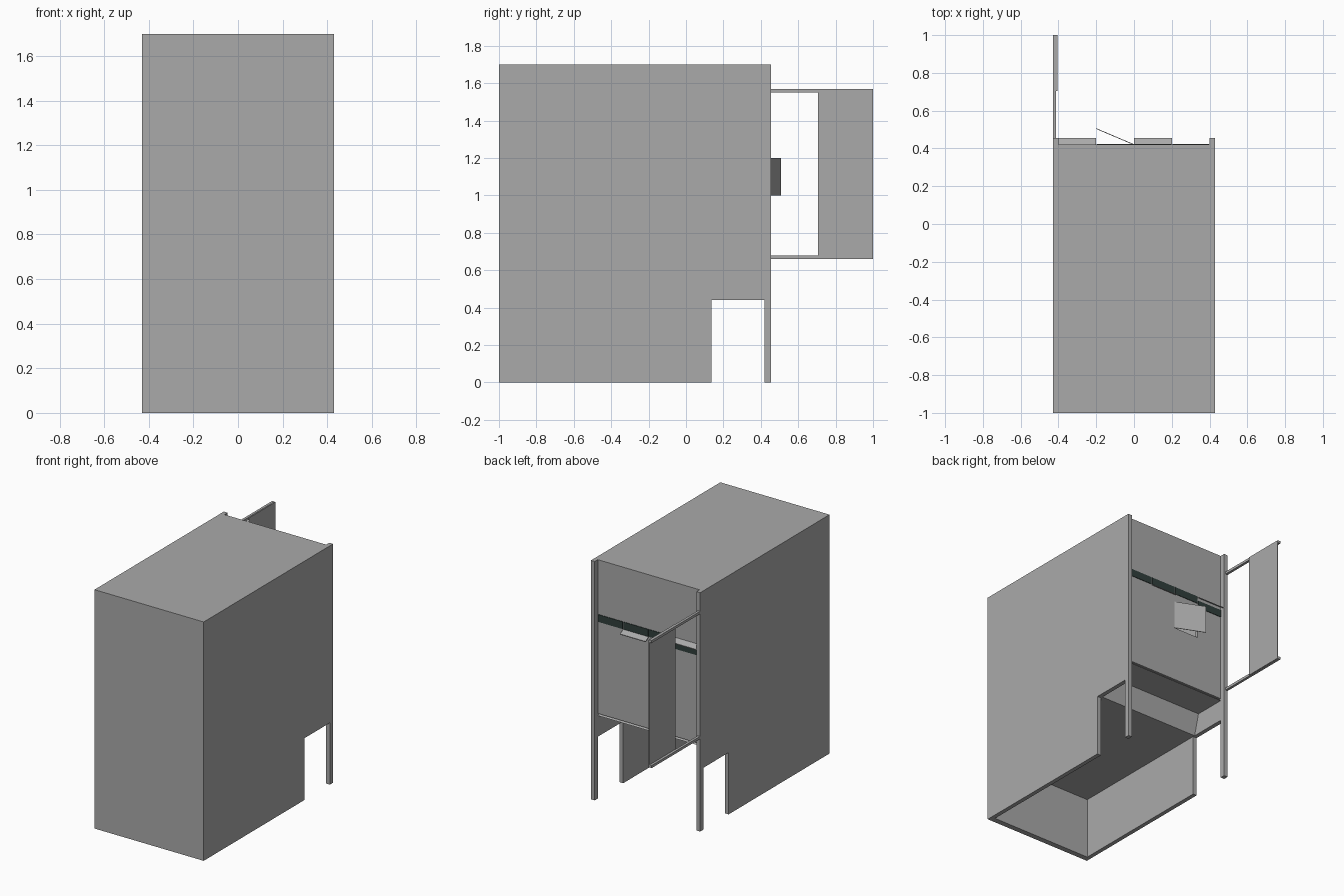
import bpy
import bmesh

old = bpy.data.objects.get("Cube")
if old:
    bpy.data.objects.remove(old, do_unlink=True)


def material(name, rgb):
    m = bpy.data.materials.new(name)
    m.use_nodes = True
    m.diffuse_color = (*rgb, 1)
    m.node_tree.nodes["Principled BSDF"].inputs["Base Color"].default_value = (*rgb, 1)
    return m


GREY = material("cabinet_grey", (0.4, 0.4, 0.4))
DARK = material("dark_green", (0.03, 0.05, 0.045))


def extrude_x(name, profile, x0, x1, mat=GREY):
    """Solid with a (y, z) profile running from x0 to x1."""
    bm = bmesh.new()
    face = bm.faces.new([bm.verts.new((x0, y, z)) for y, z in profile])
    ext = bmesh.ops.extrude_face_region(bm, geom=[face])
    moved = [v for v in ext["geom"] if isinstance(v, bmesh.types.BMVert)]
    bmesh.ops.translate(bm, verts=moved, vec=(x1 - x0, 0, 0))
    bmesh.ops.recalc_face_normals(bm, faces=bm.faces)
    mesh = bpy.data.meshes.new(name)
    bm.to_mesh(mesh)
    bm.free()
    mesh.materials.append(mat)
    ob = bpy.data.objects.new(name, mesh)
    bpy.context.collection.objects.link(ob)
    return ob


def box(name, x, y, z, mat=GREY):
    rect = [(y[0], z[0]), (y[1], z[0]), (y[1], z[1]), (y[0], z[1])]
    return extrude_x(name, rect, x[0], x[1], mat)


W, IN = 0.43, 0.40          # outer and inner half width
FRONT, WALL, BACK = -1.0, 0.42, 0.455
TOP, SHELF, DECK = 1.70, 0.44, 0.59

# Side panels with the notch that leaves a rear leg
side = [(FRONT, 0), (0.135, 0), (0.135, SHELF), (WALL, SHELF),
        (WALL, 0), (BACK, 0), (BACK, TOP), (FRONT, TOP)]
extrude_x("left_side_panel", side, IN, W)
extrude_x("right_side_panel", side, -W, -IN)

# Front and top panels
box("front_panel", (-IN, IN), (FRONT, -0.96), (0, TOP))
box("top_panel", (-IN, IN), (-0.96, WALL), (TOP - 0.03, TOP))

# Stepped underside: low floor, short slope, raised rear deck
t = 0.015
under = [(-0.96, SHELF), (0.15, SHELF), (0.19, DECK), (WALL, DECK)]
extrude_x("underside", under + [(y - t, z + t) for y, z in reversed(under)], -IN, IN)

# Rear wall built round a small square opening
wy = (WALL - 0.02, WALL)
box("rear_wall_upper", (-IN, IN), wy, (1.2, TOP - 0.03))
box("rear_wall_lower", (-IN, IN), wy, (DECK + t, 1.0))
box("rear_wall_left", (0, IN), wy, (1.0, 1.2))
box("rear_wall_right", (-IN, -0.2), wy, (1.0, 1.2))

# Small door standing ajar, hinged at the middle
door = box("small_door", (-0.217, 0), (-0.002, 0.002), (1.0, 1.2))
door.location = (0, WALL, 0)
door.rotation_euler = (0, 0, -0.402)

# Row of four dark strips, the last one set lower
for i in range(4):
    x = 0.4 - 0.2 * i
    z = 1.23 if i == 3 else 1.26
    box(f"dark_strip_{i + 1}", (x - 0.197, x - 0.003), (WALL, WALL + 0.004),
        (z, z + 0.052), DARK)

# Two sloping flaps beside the strips
for name, x, z in (("middle_flap", 0.0, 1.26), ("right_flap", -0.4, 1.31)):
    extrude_x(name, [(WALL, z), (BACK, z - 0.022), (BACK, z - 0.027), (WALL, z - 0.005)],
              x, x + 0.2)

# Swung-out frame: two rails carrying a thin panel
for name, z in (("lower_rail", 0.66), ("upper_rail", 1.55)):
    box(name, (-W, -0.412), (BACK, 1.0), (z, z + 0.018))
box("swing_panel", (-0.412, -0.406), (0.705, 1.0), (0.662, 1.566))
